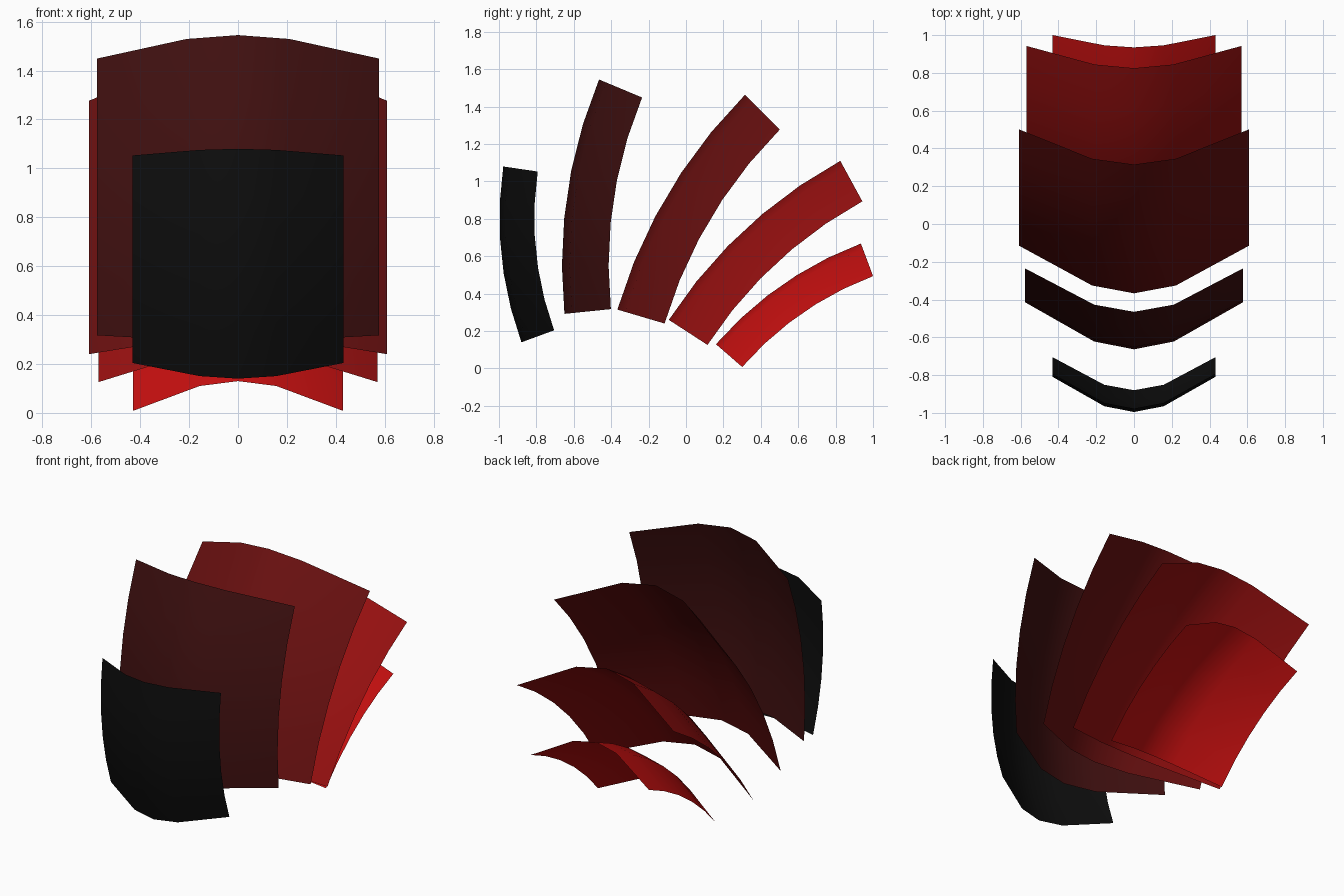
import bpy, math
from mathutils import Vector

if "Cube" in bpy.data.objects:
    bpy.data.objects.remove(bpy.data.objects["Cube"])

ARC = math.radians(28.5)      # sweep of each plate along its length
ROWS = 5
# cross-section: (half-width fraction, inward depth fraction)
SECTION = [(-1, 1), (-0.365, 0.165), (0, 0), (0.365, 0.165), (1, 1)]


def curved_plate(name, bottom, top, color):
    """Doubly curved sheet whose centre line runs from bottom to top (y, z)."""
    b, t = Vector(bottom), Vector(top)
    chord = t - b
    length = chord.length
    u = chord.normalized()
    n = Vector((-u.y, u.x))                      # outward, towards the front
    radius = length / (2 * math.sin(ARC / 2))
    centre = (b + t) / 2 - n * radius * math.cos(ARC / 2)
    half_width, depth = 0.456 * length, 0.197 * length

    verts, faces = [], []
    for i in range(ROWS + 1):
        a = ARC * (i / ROWS - 0.5)
        radial = n * math.cos(a) + u * math.sin(a)
        for fx, fd in SECTION:
            p = centre + radial * (radius - fd * depth)
            verts.append((fx * half_width, p.x, p.y))
    cols = len(SECTION)
    for i in range(ROWS):
        for j in range(cols - 1):
            k = i * cols + j
            faces.append((k, k + 1, k + cols + 1, k + cols))

    mesh = bpy.data.meshes.new(name)
    mesh.from_pydata(verts, [], faces)
    mesh.update()
    for poly in mesh.polygons:
        poly.use_smooth = True
    mat = bpy.data.materials.new(name + "_color")
    mat.diffuse_color = (*color, 1)
    mat.use_nodes = True
    mat.node_tree.nodes["Principled BSDF"].inputs["Base Color"].default_value = mat.diffuse_color
    mesh.materials.append(mat)
    obj = bpy.data.objects.new(name, mesh)
    bpy.context.collection.objects.link(obj)


# fan of plates, from the black front one to the bright red back one
curved_plate("front_plate", (-0.88, 0.14), (-0.977, 1.08), (0.004, 0.004, 0.004))
curved_plate("second_plate", (-0.65, 0.292), (-0.465, 1.545), (0.05, 0.005, 0.005))
curved_plate("middle_plate", (-0.367, 0.315), (0.315, 1.463), (0.14, 0.005, 0.005))
curved_plate("fourth_plate", (-0.092, 0.26), (0.825, 1.11), (0.31, 0.005, 0.005))
curved_plate("back_plate", (0.16, 0.13), (0.935, 0.668), (0.56, 0.005, 0.005))
